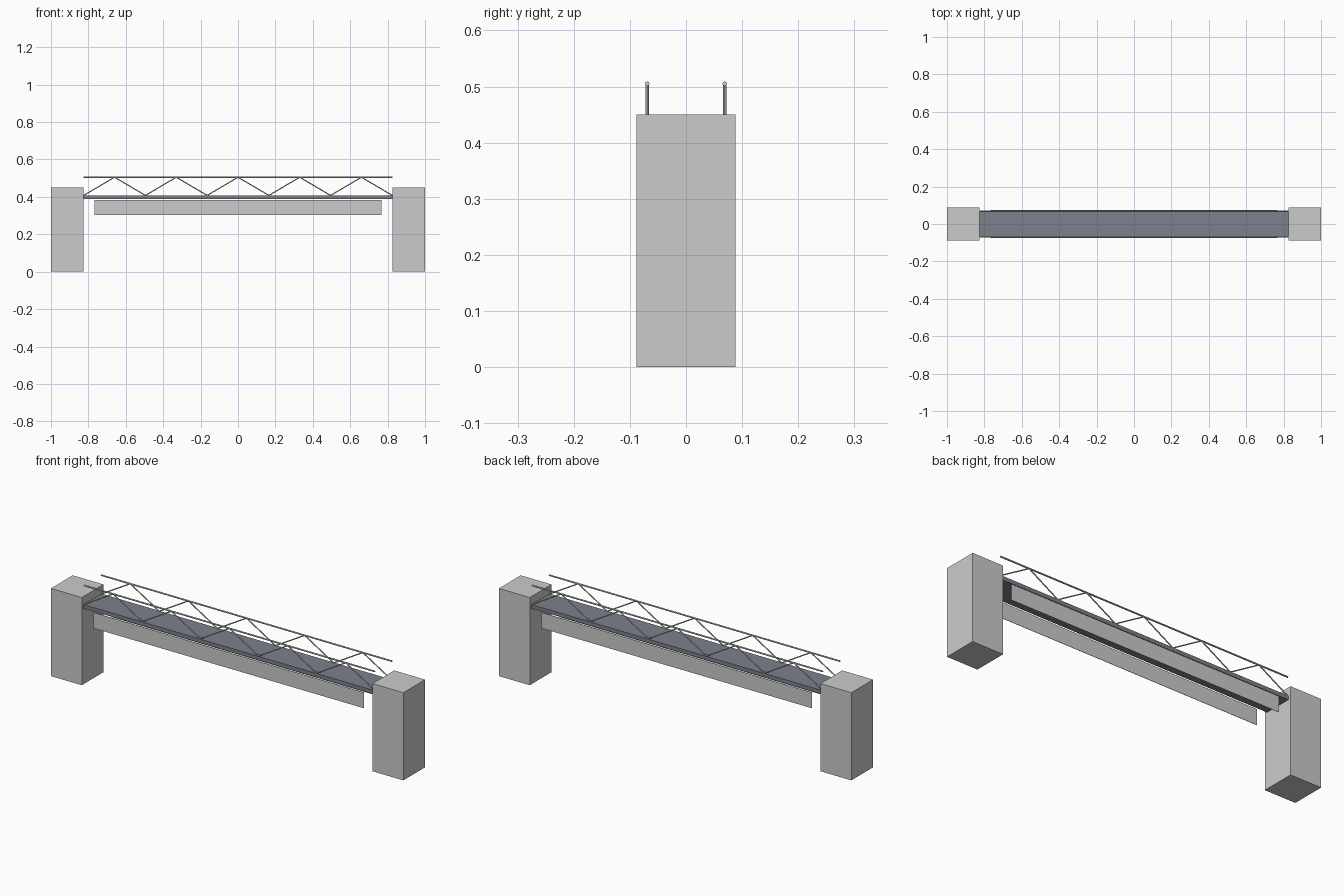
import bpy
from mathutils import Vector

if "Cube" in bpy.data.objects:
    bpy.data.objects.remove(bpy.data.objects["Cube"])

HALF = 0.825          # half length of the span
RAIL_Y = 0.069        # truss plane
DECK_TOP, RAIL_Z = 0.408, 0.505


def box(name, x0, x1, y0, y1, z0, z1, mat=None):
    bpy.ops.mesh.primitive_cube_add(size=1, location=((x0 + x1) / 2, (y0 + y1) / 2, (z0 + z1) / 2))
    ob = bpy.context.object
    ob.name = name
    ob.scale = (x1 - x0, y1 - y0, z1 - z0)
    if mat:
        ob.data.materials.append(mat)
    return ob


def rod(name, a, b, radius):
    a, b = Vector(a), Vector(b)
    d = b - a
    bpy.ops.mesh.primitive_cylinder_add(vertices=8, radius=radius, depth=d.length, location=(a + b) / 2)
    ob = bpy.context.object
    ob.name = name
    ob.rotation_euler = d.to_track_quat('Z', 'Y').to_euler()
    bpy.ops.object.shade_smooth_by_angle()
    return ob


slate = bpy.data.materials.new("slate_deck")
slate.diffuse_color = (0.2, 0.22, 0.26, 1)
slate.use_nodes = True
slate.node_tree.nodes["Principled BSDF"].inputs["Base Color"].default_value = slate.diffuse_color

# end piers
for side, s in (("left", -1), ("right", 1)):
    xs = sorted((s * HALF, s * 1.0))
    box(side + "_pier", xs[0], xs[1], -0.088, 0.088, 0, 0.45)

# walkway deck
box("deck", -HALF, HALF, -0.073, 0.073, 0.388, DECK_TOP, slate)

for side, s in (("front", -1), ("back", 1)):
    # thin side plate hanging just under the deck
    ys = sorted((s * 0.0735, s * 0.0755))
    box(side + "_side_plate", -0.768, 0.768, ys[0], ys[1], 0.303, 0.384)
    y = s * RAIL_Y
    # handrail
    rod(side + "_handrail", (-HALF, y, RAIL_Z), (HALF, y, RAIL_Z), 0.004)
    # zigzag braces
    step = 2 * HALF / 10
    for i in range(10):
        z0, z1 = (DECK_TOP, RAIL_Z) if i % 2 == 0 else (RAIL_Z, DECK_TOP)
        x = -HALF + i * step
        rod(f"{side}_brace_{i + 1}", (x, y, z0), (x + step, y, z1), 0.003)
